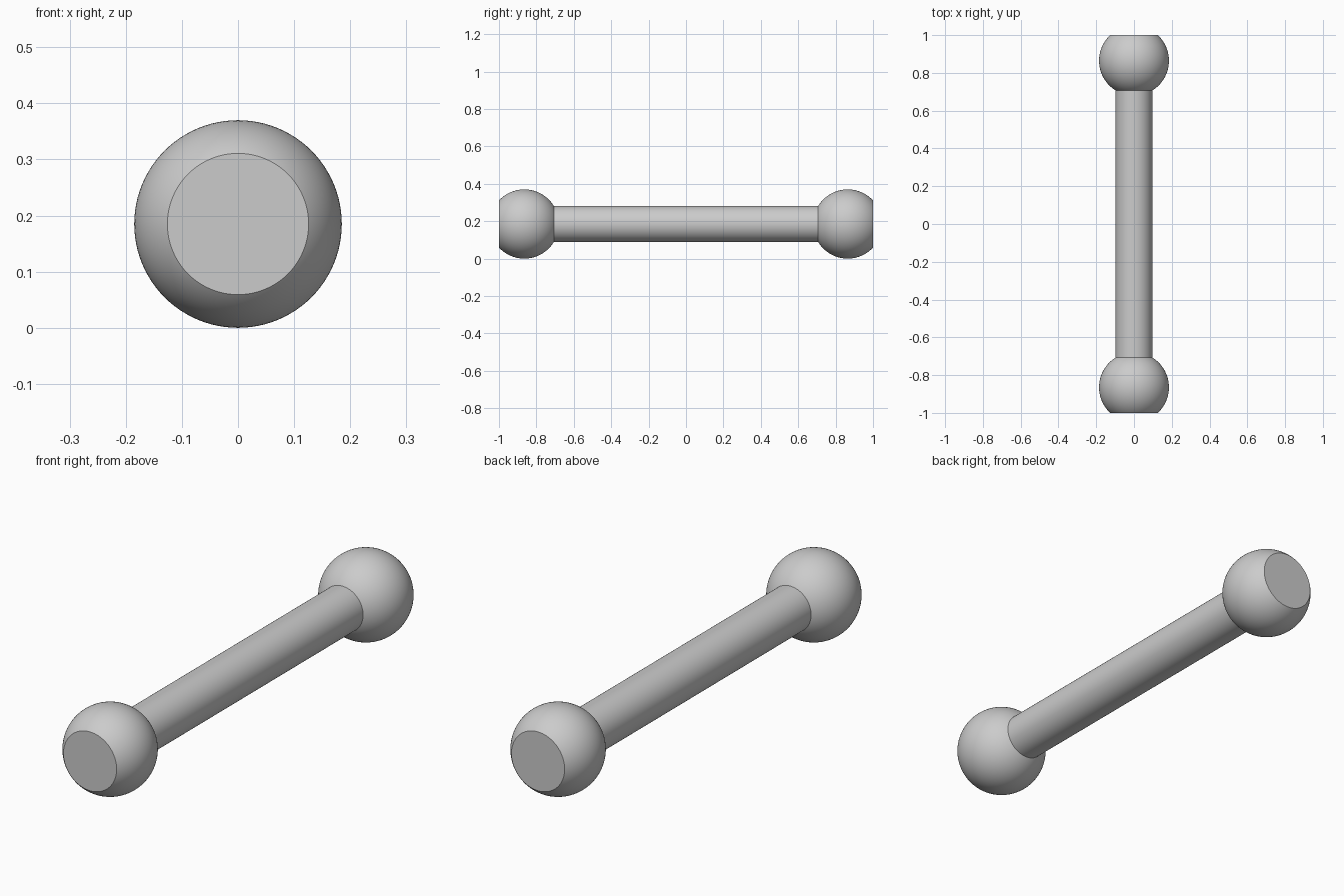
import bpy, bmesh
from math import sqrt, pi, radians
from mathutils import Matrix, Vector

if "Cube" in bpy.data.objects:
    bpy.data.objects.remove(bpy.data.objects["Cube"], do_unlink=True)

BALL_R, FLAT_R, BAR_R = 0.185, 0.126, 0.097
FLAT = sqrt(BALL_R**2 - FLAT_R**2)    # ball centre to flat end
NECK = sqrt(BALL_R**2 - BAR_R**2)     # ball centre to bar joint
BALL_Y = 1 - FLAT
AXIS_Z = BALL_R
TURN = Matrix.Rotation(pi / 2, 4, "X")  # lay the z axis along y

grey = bpy.data.materials.new("light grey")
grey.use_nodes = True
colour = (0.6, 0.6, 0.6, 1)
grey.diffuse_color = colour
grey.node_tree.nodes["Principled BSDF"].inputs["Base Color"].default_value = colour


def finish(name, bm, y):
    bmesh.ops.recalc_face_normals(bm, faces=bm.faces)
    mesh = bpy.data.meshes.new(name)
    bm.to_mesh(mesh)
    bm.free()
    mesh.materials.append(grey)
    obj = bpy.data.objects.new(name, mesh)
    obj.location = (0, y, AXIS_Z)
    bpy.context.collection.objects.link(obj)
    bpy.ops.object.select_all(action="DESELECT")
    obj.select_set(True)
    bpy.context.view_layer.objects.active = obj
    bpy.ops.object.shade_smooth_by_angle(angle=radians(30))


def cut(bm, y, side):
    """Slice off everything beyond y on the given side; return the rim edges."""
    result = bmesh.ops.bisect_plane(
        bm, geom=bm.verts[:] + bm.edges[:] + bm.faces[:],
        plane_co=Vector((0, y, 0)), plane_no=Vector((0, side, 0)), clear_outer=True)
    return [e for e in result["geom_cut"] if isinstance(e, bmesh.types.BMEdge)]


# Ball ends: flat and capped outside, open where the bar joins
for name, side in (("front_ball", -1), ("back_ball", 1)):
    bm = bmesh.new()
    bmesh.ops.create_uvsphere(bm, u_segments=96, v_segments=48, radius=BALL_R, matrix=TURN)
    cut(bm, -side * NECK, -side)
    rim = cut(bm, side * FLAT, side)
    bmesh.ops.edgeloop_fill(bm, edges=rim)
    finish(name, bm, side * BALL_Y)

# Bar between the balls
bm = bmesh.new()
bmesh.ops.create_cone(bm, cap_ends=False, segments=96, radius1=BAR_R, radius2=BAR_R,
                      depth=2 * (BALL_Y - NECK), matrix=TURN)
finish("bar", bm, 0)
